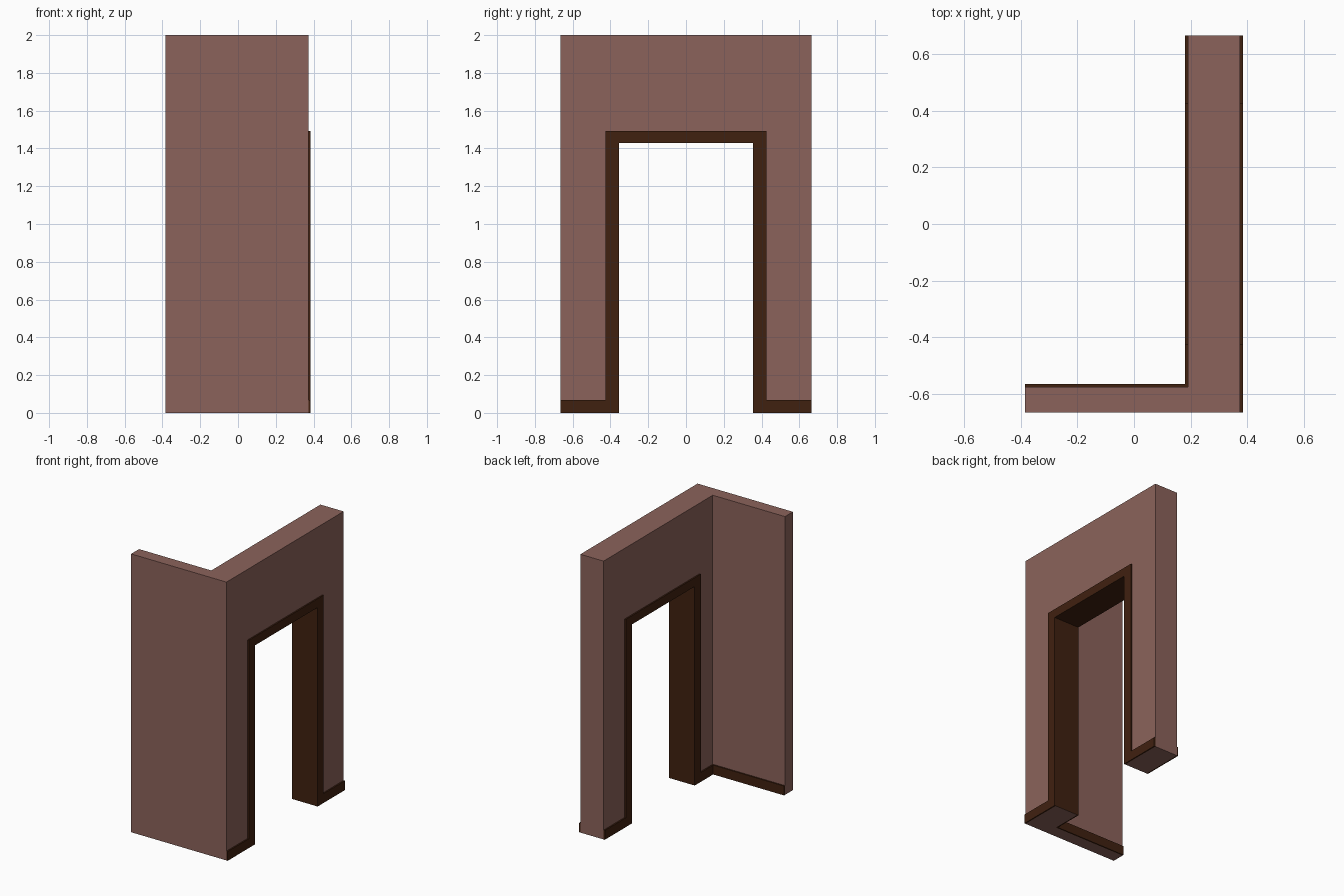
import bpy, bmesh

cube = bpy.data.objects.get("Cube")
if cube:
    bpy.data.objects.remove(cube, do_unlink=True)


def material(name, colour):
    mat = bpy.data.materials.new(name)
    mat.use_nodes = True
    mat.diffuse_color = colour
    mat.node_tree.nodes["Principled BSDF"].inputs["Base Color"].default_value = colour
    return mat


plaster = material("dusty rose plaster", (0.26, 0.124, 0.104, 1))
wood = material("dark brown wood", (0.051, 0.015, 0.005, 1))


def prism(name, outline, x0, x1, mats):
    """Extrude a (y, z) outline along x from x0 to x1."""
    bm = bmesh.new()
    face = bm.faces.new([bm.verts.new((x0, y, z)) for y, z in outline])
    ext = bmesh.ops.extrude_face_region(bm, geom=[face])
    moved = [v for v in ext["geom"] if isinstance(v, bmesh.types.BMVert)]
    bmesh.ops.translate(bm, vec=(x1 - x0, 0, 0), verts=moved)
    bmesh.ops.recalc_face_normals(bm, faces=bm.faces)
    mesh = bpy.data.meshes.new(name)
    bm.to_mesh(mesh)
    bm.free()
    obj = bpy.data.objects.new(name, mesh)
    bpy.context.collection.objects.link(obj)
    for mat in mats:
        mesh.materials.append(mat)
    return obj


def rect(y0, y1, z0, z1):
    return [(y0, z0), (y1, z0), (y1, z1), (y0, z1)]


END, TOP = 0.665, 2.0            # wall half length and height
DOOR, HEAD = 0.356, 1.43         # opening half width and height
CASE, CASE_TOP = 0.425, 1.493    # outer edge of the door casing
SKIRT, TRIM = 0.067, 0.01        # skirting height, trim thickness
X_LEFT, X_IN, X_OUT = -0.384, 0.19, 0.374
Y_IN = -0.575                    # inner face of the side wall

# Main wall with doorway; the faces inside the opening are wood
wall = prism("doorway_wall",
             [(-END, 0), (-DOOR, 0), (-DOOR, HEAD), (DOOR, HEAD),
              (DOOR, 0), (END, 0), (END, TOP), (-END, TOP)],
             X_IN, X_OUT, [plaster, wood])
for p in wall.data.polygons:
    c = p.center
    if abs(p.normal.x) < 0.5 and abs(c.y) < DOOR + 0.01 and 0.1 < c.z < HEAD + 0.01:
        p.material_index = 1

# Side wall forming the corner
prism("side_wall", rect(-END, Y_IN, 0, TOP), X_LEFT, X_IN, [plaster])


# Door casing and skirting in one outline, on both faces of the main wall
def trim_outline(start):
    return [(start, 0), (-DOOR, 0), (-DOOR, HEAD), (DOOR, HEAD), (DOOR, 0),
            (END, 0), (END, SKIRT), (CASE, SKIRT), (CASE, CASE_TOP),
            (-CASE, CASE_TOP), (-CASE, SKIRT), (start, SKIRT)]


prism("outer_trim", trim_outline(-END), X_OUT, X_OUT + TRIM, [wood])
prism("inner_trim", trim_outline(Y_IN), X_IN - TRIM, X_IN, [wood])

# Skirting along the inside of the side wall
prism("side_skirting", rect(Y_IN, Y_IN + TRIM, 0, SKIRT), X_LEFT, X_IN - TRIM, [wood])
